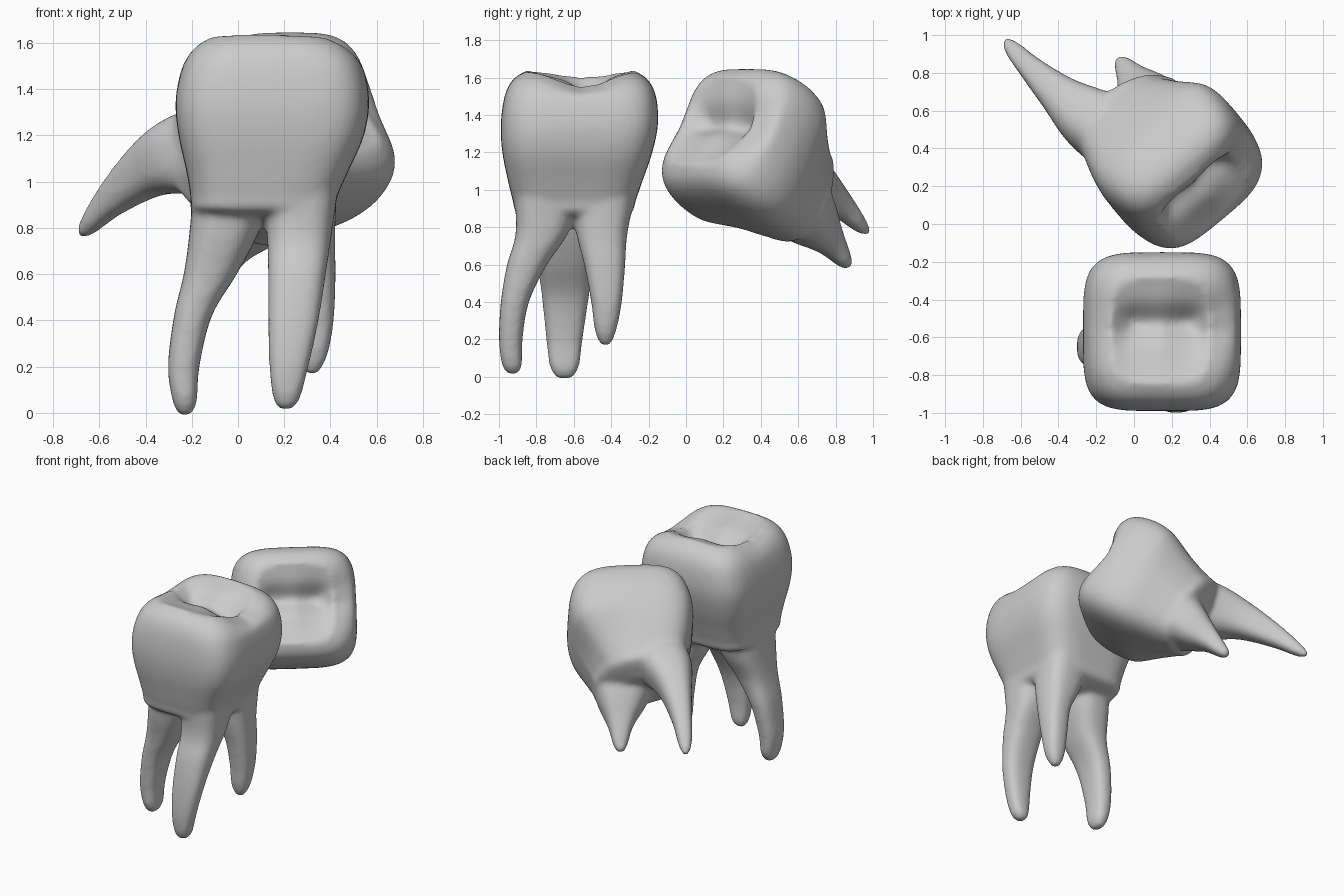
import bpy, bmesh
from math import cos, sin, pi, exp, copysign
from mathutils import Vector, Matrix

if "Cube" in bpy.data.objects:
    bpy.data.objects.remove(bpy.data.objects["Cube"])

PIVOT = Vector((0.15, -0.57, 1.22))      # crown centre of the upright tooth
N = 48

# crown outline: z, x min, x max, y min, y max, squareness
CROWN = [(0.825, 0.0, 0.22, -0.70, -0.46, 2.5),
         (0.87, -0.19, 0.40, -0.895, -0.30, 3.8),
         (0.94, -0.205, 0.43, -0.925, -0.27, 4),
         (1.04, -0.222, 0.475, -0.95, -0.235, 4.1),
         (1.20, -0.257, 0.545, -0.982, -0.18, 4.3),
         (1.35, -0.27, 0.567, -0.99, -0.15, 4.3),
         (1.50, -0.24, 0.54, -0.97, -0.16, 4.2),
         (1.59, -0.19, 0.48, -0.925, -0.205, 4),
         (1.64, -0.12, 0.40, -0.85, -0.28, 4)]

# roots: x, y, z, x radius, y radius (relative to the crown centre)
UPRIGHT_ROOTS = [
    [(-.15, -.05, -.20, .19, .25), (-.21, -.06, -.44, .15, .205), (-.27, -.075, -.62, .115, .15),
     (-.345, -.075, -.80, .082, .125), (-.385, -.08, -1.02, .068, .097), (-.38, -.08, -1.17, .052, .077),
     (-.38, -.08, -1.232, .025, .035)],
    [(.12, -.16, -.20, .17, .19), (.115, -.20, -.45, .14, .14), (.105, -.28, -.62, .125, .107),
     (.09, -.345, -.82, .109, .075), (.07, -.367, -1.02, .085, .063), (.06, -.36, -1.16, .057, .053),
     (.055, -.355, -1.205, .025, .025)],
    [(.10, .13, -.20, .18, .18), (.135, .12, -.45, .135, .137), (.178, .135, -.62, .094, .11),
     (.185, .145, -.82, .079, .082), (.175, .14, -.97, .062, .058), (.17, .14, -1.055, .025, .025)]]
TILTED_ROOTS = [
    [(-.14, .07, -.12, .20, .22), (-.20, .135, -.34, .18, .195), (-.25, .19, -.56, .113, .13),
     (-.28, .19, -.81, .068, .08), (-.29, .165, -1.0, .045, .045), (-.29, .155, -1.075, .02, .02)],
    [(.05, -.07, -.12, .26, .24), (.075, -.135, -.38, .18, .17), (.10, -.185, -.57, .09, .09),
     (.11, -.235, -.71, .048, .048), (.11, -.245, -.765, .02, .02)]]


def smooth_path(rows, steps=5):
    # Catmull-Rom interpolation of every column
    out = []
    for i in range(len(rows) - 1):
        a, b, c, d = (rows[max(0, min(len(rows) - 1, i + k))] for k in (-1, 0, 1, 2))
        for s in range(steps):
            t = s / steps
            out.append([0.5 * (2 * q + (r - p) * t + (2 * p - 5 * q + 4 * r - u) * t * t
                               + (3 * q - p - 3 * r + u) * t ** 3) for p, q, r, u in zip(a, b, c, d)])
    return out + [rows[-1]]


def ring(bm, cx, cy, z, rx, ry, power=2.7, shape=None):
    verts = []
    for i in range(N):
        a = 2 * pi * i / N
        c, s = cos(a), sin(a)
        p = Vector((cx + rx * copysign(abs(c) ** (2 / power), c),
                    cy + ry * copysign(abs(s) ** (2 / power), s), z))
        if shape:
            p.z += shape(p)
        verts.append(bm.verts.new(p))
    return verts


def skin(bm, rings):
    for a, b in zip(rings, rings[1:]):
        for i in range(N):
            j = (i + 1) % N
            bm.faces.new((a[i], a[j], b[j], b[i]))
    for r in (rings[0], rings[-1]):
        c = bm.verts.new(sum((v.co for v in r), Vector()) / N)
        for i in range(N):
            bm.faces.new((r[i], r[(i + 1) % N], c))


def rim_dip(p):
    # saddle notch across the biting edge, deeper on the +x side
    side = 0.085 if p.x > 0 else 0.035
    return -side * exp(-((p.y - 0.02) / 0.18) ** 2) * min(1, abs(p.x) / 0.2)


def make_tooth(name, roots, matrix, corner_cut=0):
    bm = bmesh.new()
    # crown with a grooved biting surface
    rings = []
    for z, x0, x1, y0, y1, pw in smooth_path(CROWN):
        k = max(0, min(1, (z - 1.5) / 0.12))
        rings.append(ring(bm, (x0 + x1) / 2 - PIVOT.x, (y0 + y1) / 2 - PIVOT.y, z - PIVOT.z,
                          (x1 - x0) / 2, (y1 - y0) / 2, pw, lambda p, k=k: k * rim_dip(p)))
    for t in (0.9, 0.8, 0.7, 0.6, 0.5, 0.4, 0.3, 0.2, 0.1):
        def basin(p, t=t):
            groove = 0.075 * exp(-((p.y - 0.045) / 0.08) ** 2) * min(1, (1 - t) * 2.5)
            return rim_dip(p) - 0.05 * (1 - t * t) - groove
        rings.append(ring(bm, -0.01, 0.005, 0.42, 0.26 * t, 0.285 * t, 2 + 2 * t, basin))
    skin(bm, rings)
    # neck corners without a root below are drawn in
    for v in bm.verts:
        p = v.co
        k = max(0, min(1, (0.0 - p.z) / 0.35))
        diag = max(0, 2 * p.x * p.y / max(1e-6, p.x ** 2 + p.y ** 2))
        f = 1 - corner_cut * k * diag
        p.x *= f
        p.y *= f
    # roots
    for path in roots:
        skin(bm, [ring(bm, *p) for p in smooth_path(path)])
    bmesh.ops.recalc_face_normals(bm, faces=bm.faces)
    me = bpy.data.meshes.new(name)
    bm.to_mesh(me)
    bm.free()
    for p in me.polygons:
        p.use_smooth = True
    ob = bpy.data.objects.new(name, me)
    bpy.context.collection.objects.link(ob)
    ob.matrix_world = matrix
    # fuse crown and roots into one smooth skin
    rm = ob.modifiers.new("fuse", 'REMESH')
    rm.mode = 'VOXEL'
    rm.voxel_size = 0.016
    rm.use_smooth_shade = True
    sm = ob.modifiers.new("soften", 'SMOOTH')
    sm.factor = 0.5
    sm.iterations = 12
    return ob


make_tooth("upright_tooth", UPRIGHT_ROOTS, Matrix.Translation(PIVOT))

# tilted tooth: its biting surface faces front right and up
e1 = Vector((0.77, 0.635, 0)).normalized()
n = Vector((0.552, -0.67, 0.5)).normalized()
e2 = n.cross(e1)
rot = Matrix((e1, e2, n)).transposed().to_4x4()
make_tooth("tilted_tooth", TILTED_ROOTS, Matrix.Translation((0.163, 0.402, 1.163)) @ rot
           @ Matrix.Diagonal((0.99, 0.95, 0.97, 1)), corner_cut=0.25)
